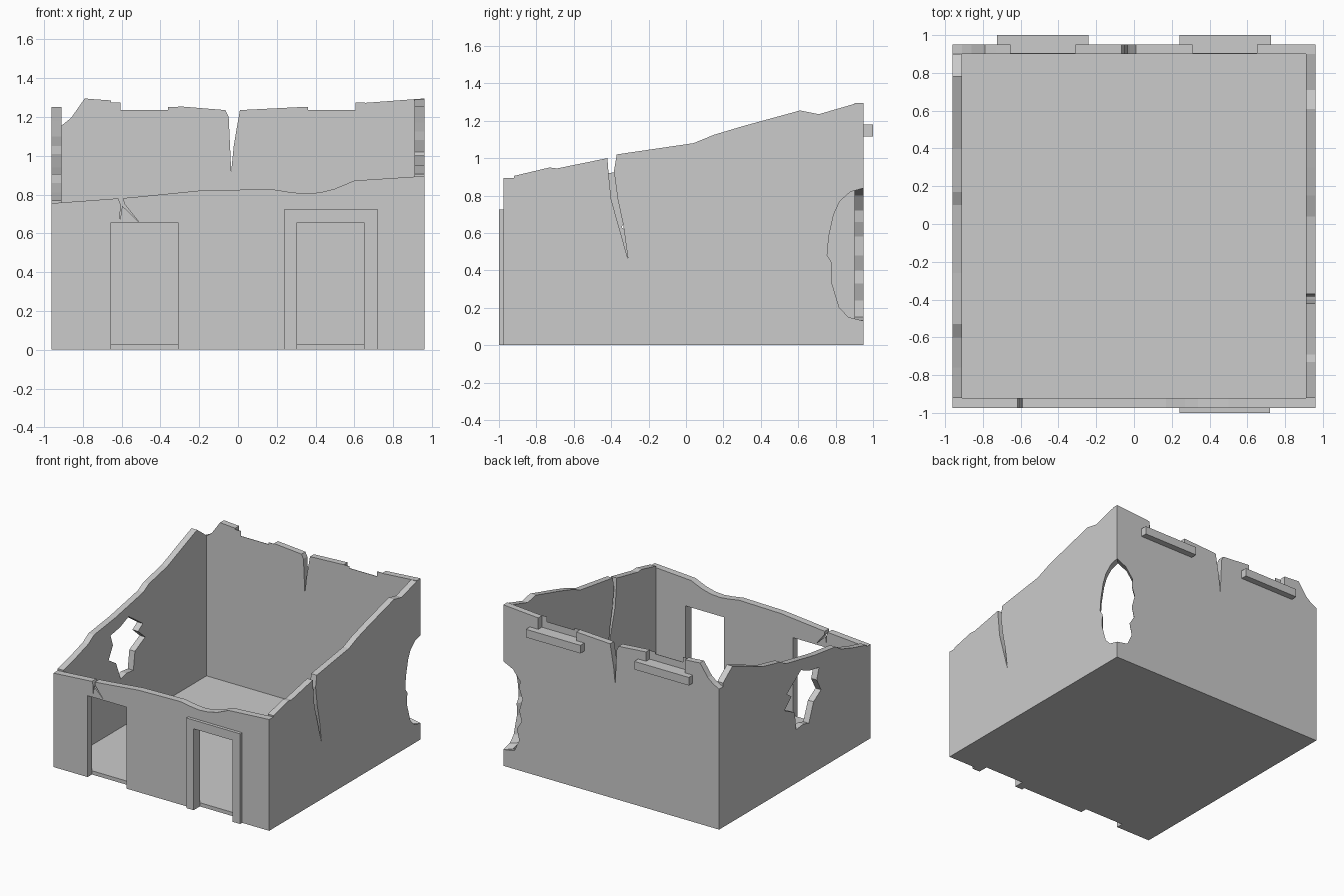
import bpy, bmesh
from math import radians


def prism(name, pts, axis, a, b):
    """Extrude a (horizontal, z) outline along x or y from a to b."""
    bm = bmesh.new()
    place = (lambda p, t: (t, p[0], p[1])) if axis == 'x' else (lambda p, t: (p[0], t, p[1]))
    rings = [[bm.verts.new(place(p, t)) for p in pts] for t in (a, b)]
    bm.faces.new(rings[0])
    bm.faces.new(rings[1][::-1])
    n = len(pts)
    for i in range(n):
        j = (i + 1) % n
        bm.faces.new((rings[0][i], rings[1][i], rings[1][j], rings[0][j]))
    bmesh.ops.recalc_face_normals(bm, faces=bm.faces)
    me = bpy.data.meshes.new(name)
    bm.to_mesh(me)
    bm.free()
    ob = bpy.data.objects.new(name, me)
    bpy.context.collection.objects.link(ob)
    return ob


def rect(x0, x1, z0, z1):
    return [(x0, z0), (x1, z0), (x1, z1), (x0, z1)]


def cut(ob, cutter):
    m = ob.modifiers.new('cut', 'BOOLEAN')
    m.operation = 'DIFFERENCE'
    m.solver = 'EXACT'
    m.object = cutter
    cutter.hide_render = True
    cutter.hide_set(True)


def door(x0, x1):
    return [(x0, 0), (x0, .655), (x1, .655), (x1, 0)]


# floor slab
prism('floor', rect(-.91, .91, 0, .03), 'y', -.92, .90)

# front wall with two doorways and a broken top
front = prism('front_wall',
              [(-.96, 0)] + door(-.655, -.31) + door(.305, .65) +
              [(.96, 0), (.96, .895), (.6, .872), (.5, .83), (.42, .81), (.34, .805),
               (.27, .812), (.17, .828), (-.2, .82), (-.4, .8), (-.55, .785), (-.96, .755)],
              'y', -.975, -.92)
crack = prism('front_crack_cutter',
              [(-.63, .82), (-.595, .82), (-.588, .755), (-.512, .66), (-.597, .742),
               (-.608, .665), (-.606, .75)], 'y', -1.05, -.85)
cut(front, crack)

# raised surround of the right door
prism('door_frame', [(.24, 0), (.305, 0), (.305, .655), (.65, .655), (.65, 0),
                     (.72, 0), (.72, .725), (.24, .725)], 'y', -1.0, -.975)

# back wall with the lower parts of two windows and a crack
back = prism('back_wall',
             [(-.96, 0), (.96, 0), (.96, 1.295), (.65, 1.272),
              (.65, 1.18), (.31, 1.18), (.31, 1.25), (.01, 1.235),
              (-.005, 1.15), (-.022, 1.05), (-.035, .92), (-.048, 1.2), (-.065, 1.235),
              (-.31, 1.255), (-.31, 1.18), (-.655, 1.18), (-.655, 1.285),
              (-.73, 1.29), (-.79, 1.295), (-.86, 1.195), (-.91, 1.155), (-.96, 1.13)],
             'y', .90, .95)

# outer sills and thin inner window surrounds, left and right
for side, s in (('left', -1), ('right', 1)):
    prism(side + '_window_sill', rect(s * .24, s * .725, 1.115, 1.18), 'y', .95, 1.0)
    prism(side + '_window_surround',
          [(s * .31, 1.18), (s * .655, 1.18), (s * .655, 1.275), (s * .605, 1.275),
           (s * .605, 1.235), (s * .36, 1.235), (s * .36, 1.25), (s * .31, 1.25)],
          'y', .90, .904)

# right wall with a tapering crack
right = prism('right_wall',
              [(-.92, 0), (.90, 0), (.90, 1.29), (.71, 1.235), (.61, 1.255), (.3, 1.17),
               (.15, 1.125), (.04, 1.08), (-.37, 1.02), (-.385, .93), (-.365, .78),
               (-.335, .64), (-.31, .46), (-.40, .78), (-.415, .93), (-.42, 1.0),
               (-.69, .945), (-.73, .95), (-.92, .905)],
              'x', .91, .96)

# left wall
left = prism('left_wall',
             [(-.92, 0), (.90, 0), (.90, 1.16), (.86, 1.19), (.78, 1.25), (.6, 1.18),
              (.4, 1.1), (.17, 1.05), (.1, 1.01), (-.26, .94), (-.53, .905), (-.6, .86),
              (-.76, .81), (-.92, .77)],
             'x', -.96, -.91)

# ragged hole in the left wall
hole = prism('left_hole_cutter',
             [(-.09, .885), (.02, .81), (.09, .76), (.03, .72), (.12, .64), (-.01, .575),
              (-.03, .43), (-.12, .44), (-.19, .42), (-.25, .57), (-.345, .63),
              (-.29, .73), (-.32, .82), (-.2, .84)], 'x', -1.1, -.8)
cut(left, hole)

# ragged hole through the back right corner, cut along the diagonal
corner = prism('corner_hole_cutter',
               [(0, .84), (-.05, .82), (-.09, .77), (-.113, .7), (-.132, .58), (-.138, .48),
                (-.12, .44), (-.122, .34), (-.092, .2), (-.057, .15), (0, .13),
                (.07, .15), (.1, .24), (.085, .33), (.115, .4), (.1, .48), (.12, .58),
                (.1, .66), (.105, .72), (.06, .8)], 'x', -.3, .15)
corner.location = (.96, .95, 0)
corner.rotation_euler.z = radians(45)
cut(right, corner)
cut(back, corner)
